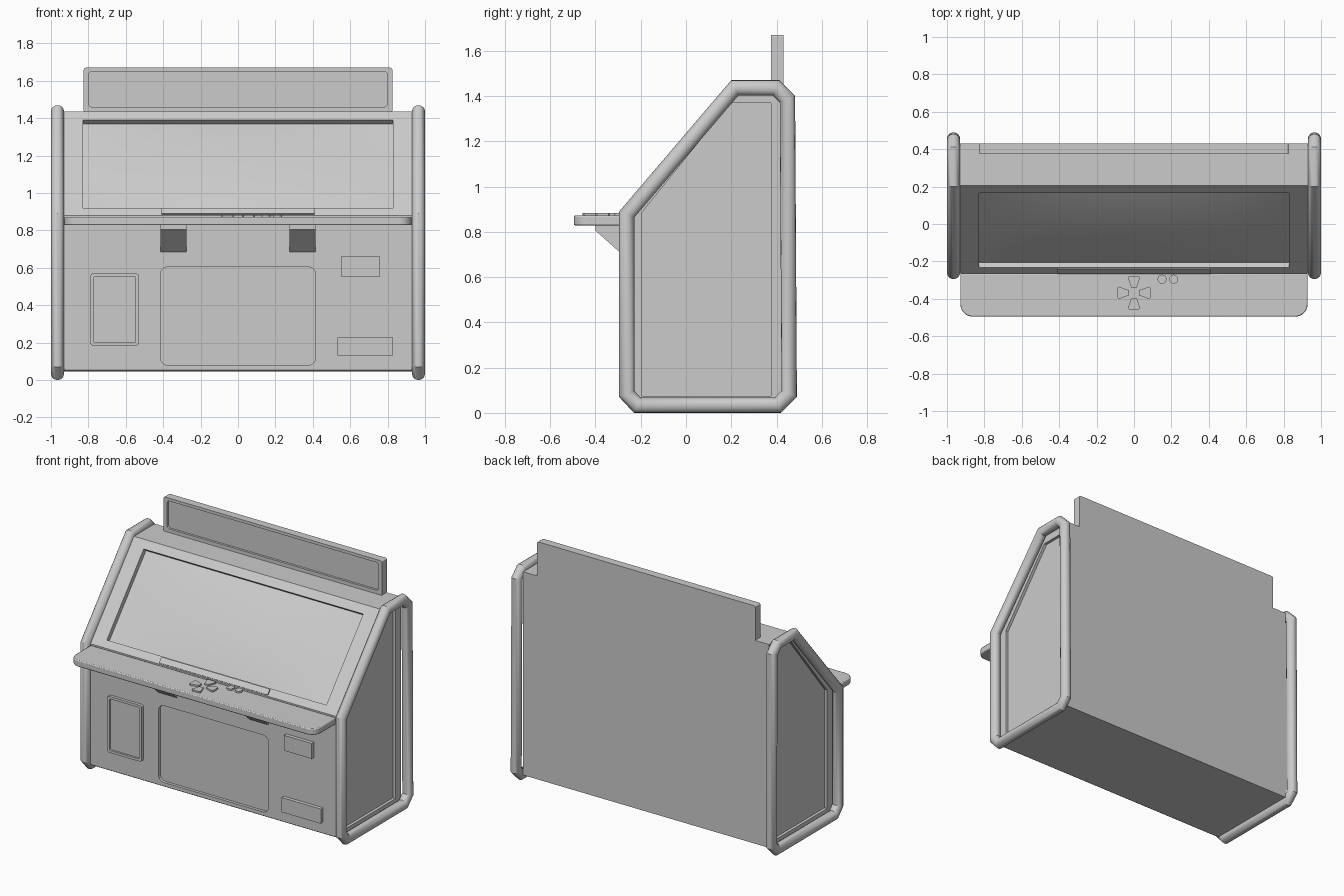
import bpy, bmesh, math
from mathutils import Vector as V

if "Cube" in bpy.data.objects:
    bpy.data.objects.remove(bpy.data.objects["Cube"])

X, Y, Z = V((1, 0, 0)), V((0, 1, 0)), V((0, 0, 1))


def finish(name, bm, smooth=False):
    bmesh.ops.recalc_face_normals(bm, faces=bm.faces[:])
    me = bpy.data.meshes.new(name)
    bm.to_mesh(me)
    bm.free()
    ob = bpy.data.objects.new(name, me)
    bpy.context.collection.objects.link(ob)
    bpy.ops.object.select_all(action='DESELECT')
    ob.select_set(True)
    bpy.context.view_layer.objects.active = ob
    if smooth:
        bpy.ops.object.shade_smooth_by_angle(angle=math.radians(35))
    return ob


def prism(name, pts, o, u, v, w, smooth=False, bevel=0):
    """Extrude the outline pts (in plane o, u, v) along vector w."""
    bm = bmesh.new()
    a = [bm.verts.new(o + u * p + v * q) for p, q in pts]
    b = [bm.verts.new(x.co + w) for x in a]
    bm.faces.new(a)
    bm.faces.new(b)
    for i in range(len(a)):
        j = (i + 1) % len(a)
        bm.faces.new((a[i], a[j], b[j], b[i]))
    ob = finish(name, bm, smooth)
    if bevel:
        m = ob.modifiers.new("bevel", 'BEVEL')
        m.width, m.segments, m.limit_method = bevel, 2, 'ANGLE'
    return ob


def rect(x0, x1, y0, y1, r=0.0, n=6):
    if not r:
        return [(x0, y0), (x1, y0), (x1, y1), (x0, y1)]
    pts = []
    for k, (cx, cy) in enumerate([(x1 - r, y1 - r), (x0 + r, y1 - r), (x0 + r, y0 + r), (x1 - r, y0 + r)]):
        for i in range(n + 1):
            t = math.pi / 2 * (k + i / n)
            pts.append((cx + r * math.cos(t), cy + r * math.sin(t)))
    return pts


def cut(ob, cutter):
    cutter.hide_render = True
    bpy.context.view_layer.objects.active = ob
    m = ob.modifiers.new("cut", 'BOOLEAN')
    m.operation, m.solver, m.object = 'DIFFERENCE', 'EXACT', cutter
    bpy.ops.object.modifier_apply(modifier=m.name)
    bpy.data.objects.remove(cutter)


# cabinet body
F, B = -0.265, 0.43
body = prism("cabinet_body", [(F, 0.055), (F + 0.015, 0.045), (B, 0.045), (B, 1.435), (0.205, 1.435), (F, 0.88)],
             V((-0.93, 0, 0)), Y, Z, X * 1.86)
slope = (V((0, 0.205, 1.435)) - V((0, F, 0.88))).normalized()
out = V((0, -slope.z, slope.y))
so = V((0, F, 0.88))

# screen opening, lower front recess and side panel recesses
cut(body, prism("screen_cutter", rect(-0.83, 0.83, 0.052, 0.668), so + out * 0.02, X, slope, out * -0.055))
cut(body, prism("front_cutter", rect(-0.415, 0.415, 0.08, 0.605, 0.04), V((0, F - 0.02, 0)), X, Z, Y * 0.04))
side = [(-0.195, 0.075), (0.375, 0.075), (0.375, 1.37), (0.197, 1.37), (-0.195, 0.885)]
for s in (-1, 1):
    cut(body, prism("side_cutter", side, V((s * 0.95, 0, 0)), Y, Z, X * (-s * 0.04)))

# bulged screen glass
bm = bmesh.new()
bmesh.ops.create_grid(bm, x_segments=32, y_segments=14, size=1)
for v in bm.verts:
    p, q = v.co.x, v.co.y
    d = -0.032 + 0.02 * (1 - p * p) * (1 - q * q)
    v.co = so + X * (p * 0.83) + slope * (0.36 + q * 0.308) + out * d
glass = finish("screen_glass", bm, True)
if glass.data.polygons[0].normal.dot(out) < 0:
    glass.data.flip_normals()

# strip under the screen
prism("screen_strip", rect(-0.41, 0.41, 0.006, 0.046), so - out * 0.005, X, slope, out * 0.013)

# marquee with recessed sign panel
marquee = prism("marquee", rect(-0.825, 0.825, 1.43, 1.67, 0.01, 3), V((0, 0.375, 0)), X, Z, Y * (B - 0.375))
cut(marquee, prism("sign_cutter", rect(-0.80, 0.80, 1.46, 1.65, 0.02), V((0, 0.36, 0)), X, Z, Y * 0.03))

# side bumper tubes, swept round the side outline
outline = [(-0.295, 0.07), (-0.23, 0.0), (0.42, 0.0), (0.49, 0.07), (0.482, 1.40),
           (0.412, 1.47), (0.20, 1.47), (-0.295, 0.89)]


def tube(name, cx, r=0.034, seg=16):
    bm = bmesh.new()
    pts = [V(p) for p in outline]
    rings = []
    for i, p in enumerate(pts):
        d0 = (p - pts[i - 1]).normalized()
        d1 = (pts[(i + 1) % len(pts)] - p).normalized()
        n0, n1 = V((-d0.y, d0.x)), V((-d1.y, d1.x))
        m = (n0 + n1) / (1 + n0.dot(n1))
        ring = []
        for k in range(seg):
            a = math.tau * k / seg
            c = p + m * (r - r * math.cos(a))
            ring.append(bm.verts.new((cx + 0.035 * math.sin(a), c.x, c.y)))
        rings.append(ring)
    for i, ra in enumerate(rings):
        rb = rings[(i + 1) % len(rings)]
        for k in range(seg):
            j = (k + 1) % seg
            bm.faces.new((ra[k], ra[j], rb[j], rb[k]))
    finish(name, bm, True)


for s, nm in ((-1, "left"), (1, "right")):
    tube(nm + "_bumper_tube", s * 0.965)
    # shelf bracket
    prism(nm + "_shelf_bracket", [(F + 0.01, 0.835), (-0.40, 0.835), (-0.40, 0.805), (F, 0.685), (F + 0.01, 0.685)],
          V((s * 0.345 - 0.07, 0, 0)), Y, Z, X * 0.14)

# control shelf with rounded front corners
corner = [p for p in rect(-0.928, 0.928, -0.495, -0.1, 0.065, 8) if p[1] < -0.3]
prism("control_shelf", corner + [(0.928, F), (-0.928, F)], V((0, 0, 0.828)), X, Y, Z * 0.044, True, 0.006)

# direction pad and round buttons
for k in range(4):
    a = k * math.pi / 2
    u, v = V((math.cos(a), math.sin(a), 0)), V((-math.sin(a), math.cos(a), 0))
    prism("direction_button_%d" % k, [(0.027, -0.014), (0.082, -0.033), (0.09, -0.025), (0.09, 0.025),
          (0.082, 0.033), (0.027, 0.014)], V((0, -0.368, 0.865)), u, v, Z * 0.018)
for k, x in enumerate((0.15, 0.212)):
    prism("action_button_%d" % k, rect(-0.024, 0.024, -0.024, 0.024, 0.0239), V((x, -0.295, 0.865)), X, Y, Z * 0.018, True)

# coin door with recessed panel, and two small plates
door = prism("coin_door", rect(-0.79, -0.53, 0.185, 0.57, 0.015, 4), V((0, F - 0.02, 0)), X, Z, Y * 0.025)
cut(door, prism("door_cutter", rect(-0.773, -0.547, 0.202, 0.553, 0.008, 4), V((0, F - 0.04, 0)), X, Z, Y * 0.033))
prism("upper_plate", rect(0.55, 0.76, 0.555, 0.66), V((0, F - 0.025, 0)), X, Z, Y * 0.03)
prism("lower_plate", rect(0.53, 0.83, 0.13, 0.23, 0.006, 2), V((0, F - 0.025, 0)), X, Z, Y * 0.03)
